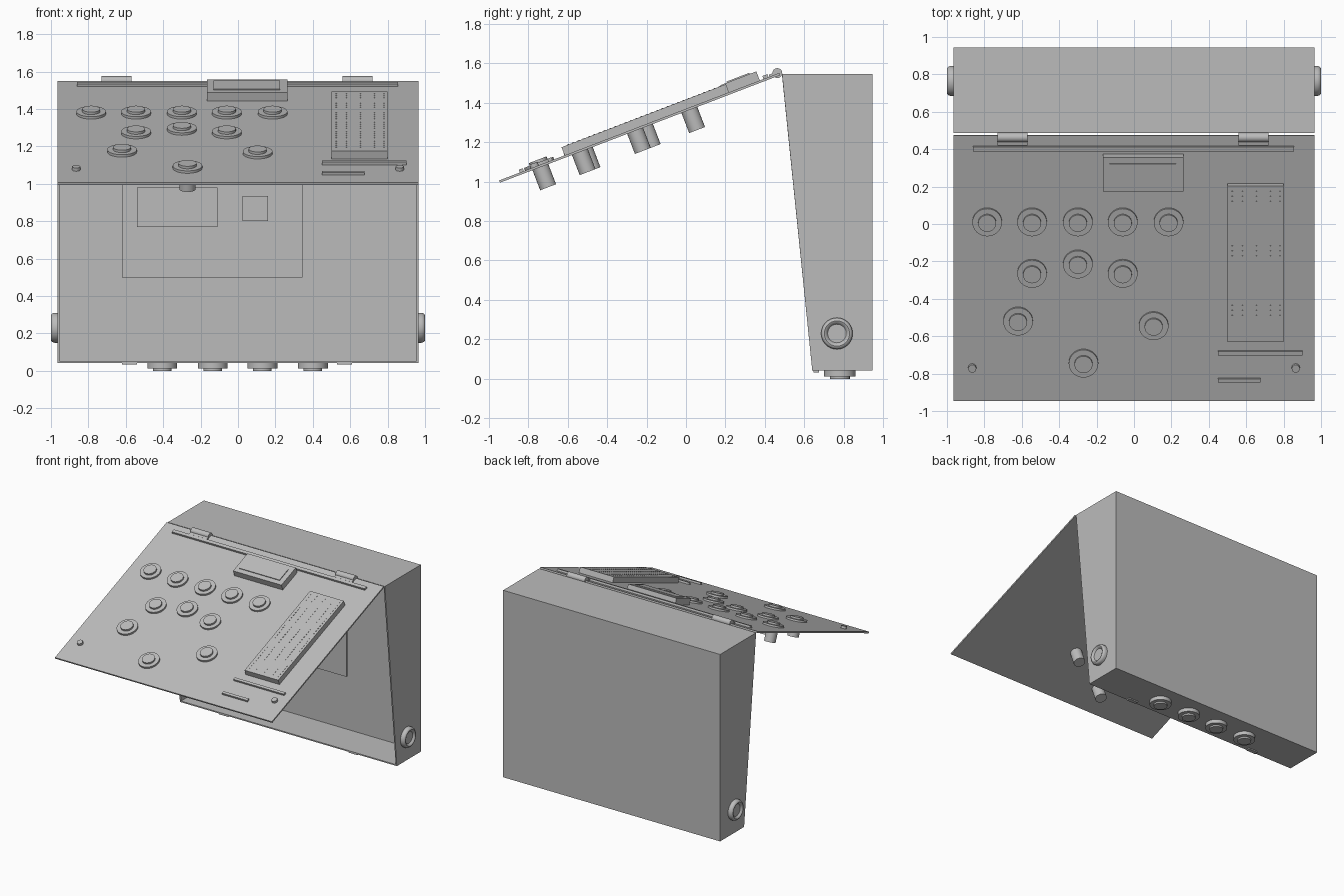
import bpy, bmesh, math
from mathutils import Matrix, Vector

if "Cube" in bpy.data.objects:
    bpy.data.objects.remove(bpy.data.objects["Cube"])

grey = bpy.data.materials.new("plain grey")
grey.diffuse_color = (0.5, 0.5, 0.5, 1)
grey.use_nodes = True
grey.node_tree.nodes["Principled BSDF"].inputs["Base Color"].default_value = grey.diffuse_color

TILT = math.atan2(0.545, 1.42)
LID = Matrix.Translation((0, -0.945, 1.0)) @ Matrix.Rotation(TILT, 4, 'X')
C = math.cos(TILT)
I = Matrix.Identity(4)


def finish(name, bm, matrix=I, smooth=False):
    bmesh.ops.recalc_face_normals(bm, faces=bm.faces[:])
    me = bpy.data.meshes.new(name)
    bm.to_mesh(me)
    bm.free()
    me.materials.append(grey)
    ob = bpy.data.objects.new(name, me)
    bpy.context.collection.objects.link(ob)
    ob.matrix_world = matrix
    if smooth:
        bpy.ops.object.select_all(action='DESELECT')
        ob.select_set(True)
        bpy.context.view_layer.objects.active = ob
        bpy.ops.object.shade_smooth_by_angle(angle=math.radians(35))
    return ob


def add_box(bm, x, y, z):
    size = [b - a for a, b in (x, y, z)]
    mid = [(a + b) / 2 for a, b in (x, y, z)]
    bmesh.ops.create_cube(bm, size=1, matrix=Matrix.Translation(mid) @ Matrix.Diagonal((*size, 1)))


def box(name, x, y, z, matrix=I):
    bm = bmesh.new()
    add_box(bm, x, y, z)
    return finish(name, bm, matrix)


def lathe(name, profile, matrix, n=40):
    """Spin (radius, height) points around local z."""
    bm = bmesh.new()
    vs = [bm.verts.new((r, 0, h)) for r, h in profile]
    es = [bm.edges.new(p) for p in zip(vs, vs[1:])]
    bmesh.ops.spin(bm, geom=vs + es, cent=(0, 0, 0), axis=(0, 0, 1), angle=2 * math.pi, steps=n)
    bmesh.ops.remove_doubles(bm, verts=bm.verts[:], dist=1e-4)
    return finish(name, bm, matrix, True)


def lid_y(y):
    """World y on the lid surface to distance along the lid."""
    return (y + 0.945) / C


def lid_box(name, x, y, w):
    return box(name, x, (lid_y(y[0]), lid_y(y[1])), w, LID)


# Hollow case, open at the front
bm = bmesh.new()
side = [(0.64, 0.042), (0.945, 0.042), (0.945, 1.545), (0.487, 1.545)]
left = [bm.verts.new((-0.965, y, z)) for y, z in side]
right = [bm.verts.new((0.965, y, z)) for y, z in side]
bm.faces.new(left)
bm.faces.new(right[::-1])
for i in range(3):
    bm.faces.new((left[i], right[i], right[i + 1], left[i + 1]))
case = finish("case", bm)
# make sure the open shell points outward so it thickens inward
back = max(case.data.polygons, key=lambda p: p.center.y)
if back.normal.y < 0:
    case.data.flip_normals()
wall = case.modifiers.new("wall", 'SOLIDIFY')
wall.thickness = 0.01
wall.offset = -1
wall.use_even_offset = True

# Circuit board and modules on the inner back wall
box("circuit_board", (-0.62, 0.345), (0.885, 0.9), (0.5, 1.14))
box("large_module", (-0.54, -0.11), (0.865, 0.885), (0.77, 0.98))
box("small_module", (0.025, 0.16), (0.865, 0.885), (0.8, 0.935))
for x in (-0.58, 0.305):
    for z in (0.54, 1.1):
        box("board_standoff", (x - 0.015, x + 0.015), (0.9, 0.936), (z - 0.015, z + 0.015))

# Tilted lid with its raised strips
lid_box("lid", (-0.965, 0.965), (-0.945, 0.475), (-0.006, 0.006))
lid_box("hinge_strip", (-0.86, 0.855), (0.395, 0.42), (0.006, 0.022))
lid_box("long_label_strip", (0.45, 0.90), (-0.695, -0.675), (0.006, 0.021))
lid_box("short_label_strip", (0.45, 0.675), (-0.84, -0.82), (0.006, 0.021))

# Hinges
for x in (-0.65, 0.64):
    lathe("hinge_barrel", [(0, -0.08), (0.025, -0.08), (0.025, 0.08), (0, 0.08)],
          Matrix.Translation((x, 0.463, 1.55)) @ Matrix.Rotation(math.pi / 2, 4, 'Y'), 24)
    lid_box("hinge_leaf", (x - 0.08, x + 0.08), (0.425, 0.47), (0.006, 0.016))

# Push buttons: rim, cap and body under the lid
buttons = [(-0.785, 0.015), (-0.545, 0.015), (-0.30, 0.015), (-0.06, 0.015), (0.185, 0.015),
           (-0.545, -0.26), (-0.30, -0.21), (-0.06, -0.26),
           (-0.62, -0.515), (0.105, -0.54), (-0.27, -0.74)]
for x, y in buttons:
    lathe("push_button", [(0, -0.115), (0.043, -0.115), (0.043, -0.004), (0.079, 0.004),
                          (0.079, 0.02), (0.048, 0.02), (0.048, 0.034), (0, 0.034)],
          LID @ Matrix.Translation((x, lid_y(y), 0)))

# Corner screws
for x in (-0.865, 0.865):
    lathe("corner_screw", [(0, 0), (0.022, 0), (0.022, 0.025), (0, 0.025)],
          LID @ Matrix.Translation((x, lid_y(-0.765), 0)), 16)

# Display
lid_box("display_housing", (-0.165, 0.265), (0.193, 0.376), (0.006, 0.055))
lid_box("display_screen", (-0.13, 0.225), (0.227, 0.342), (0.055, 0.061))

# Breadboard with columns of tiny contacts
lid_box("breadboard", (0.50, 0.80), (-0.613, 0.22), (0.006, 0.05))
bm = bmesh.new()
for x in (0.525, 0.58, 0.655, 0.73, 0.78):
    for k in range(30):
        y = lid_y(-0.58 + k * 0.0265)
        add_box(bm, (x - 0.003, x + 0.003), (y - 0.005, y + 0.005), (0.049, 0.052))
finish("breadboard_contacts", bm, LID)

# Round side buttons with a rolled rim
for s in (-1, 1):
    lathe("side_button", [(0.08, 0), (0.08, 0.016), (0.077, 0.026), (0.071, 0.033), (0.064, 0.035),
                          (0.057, 0.032), (0.052, 0.026), (0.047, 0.02), (0, 0.02)],
          Matrix.Translation((s * 0.965, 0.765, 0.23)) @ Matrix.Rotation(s * math.pi / 2, 4, 'Y'))

# Bottom buttons and latch tabs
for x in (-0.405, -0.135, 0.13, 0.4):
    lathe("bottom_button", [(0, 0), (0.05, 0), (0.05, 0.013), (0.08, 0.013), (0.08, 0.043), (0, 0.043)],
          Matrix.Translation((x, 0.78, 0)))
for x in (-0.58, 0.57):
    box("latch_tab", (x - 0.04, x + 0.04), (0.645, 0.675), (0.033, 0.043))
